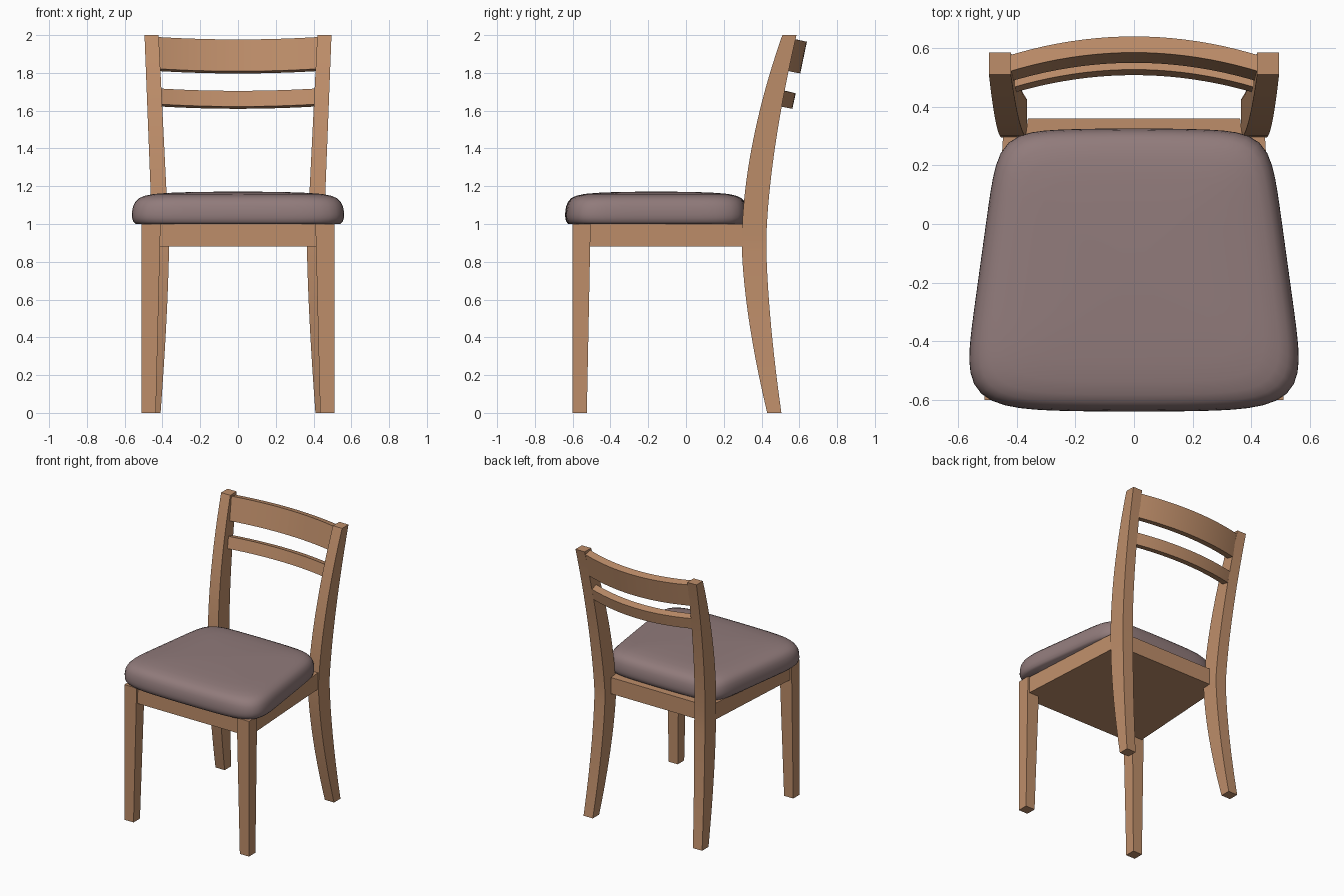
import bpy, bmesh, math

if "Cube" in bpy.data.objects:
    bpy.data.objects.remove(bpy.data.objects["Cube"])


def material(name, rgb):
    m = bpy.data.materials.new(name)
    m.diffuse_color = (*rgb, 1)
    m.use_nodes = True
    m.node_tree.nodes["Principled BSDF"].inputs["Base Color"].default_value = m.diffuse_color
    return m


WOOD = material("warm wood", (0.515, 0.27, 0.144))
FABRIC = material("mauve fabric", (0.283, 0.198, 0.198))


def loft(name, rings, mat, angle=30):
    """Skin a list of equal-sized point rings and cap both ends."""
    bm = bmesh.new()
    loops = [[bm.verts.new(p) for p in ring] for ring in rings]
    n = len(loops[0])
    for a, b in zip(loops, loops[1:]):
        for i in range(n):
            j = (i + 1) % n
            bm.faces.new((a[i], a[j], b[j], b[i]))
    bm.faces.new(loops[0])
    bm.faces.new(loops[-1])
    bmesh.ops.recalc_face_normals(bm, faces=bm.faces)
    me = bpy.data.meshes.new(name)
    bm.to_mesh(me)
    bm.free()
    me.materials.append(mat)
    me.shade_smooth()
    me.set_sharp_from_angle(angle=math.radians(angle))
    ob = bpy.data.objects.new(name, me)
    bpy.context.collection.objects.link(ob)
    return ob


def rect(x0, x1, y0, y1, z, side=1):
    return [(side * x0, y0, z), (side * x1, y0, z), (side * x1, y1, z), (side * x0, y1, z)]


def rear_section(z, side):
    """Leg section: narrowest offset at seat height, sweeping back both ways."""
    if z > 0.9:
        t = (z - 0.9) / 1.1
        return rect(0.365 + 0.055 * t, 0.452 + 0.043 * t,
                    0.295 + 0.215 * t ** 1.8, 0.425 + 0.16 * t ** 1.6, z, side)
    t = (0.9 - z) / 0.9
    return rect(0.365 + 0.045 * t ** 1.5, 0.452 + 0.033 * t ** 1.5,
                0.295 + 0.135 * t ** 1.6, 0.425 + 0.08 * t ** 1.6, z, side)


# Legs, left and right
for side, label in ((-1, "left"), (1, "right")):
    loft("front_leg_" + label,
         [rect(0.435, 0.51, -0.60, -0.525, 0, side),
          rect(0.41, 0.51, -0.60, -0.505, 1.0, side)], WOOD)
    loft("rear_leg_" + label, [rear_section(2 * i / 40, side) for i in range(41)], WOOD)

# Seat frame: tapered body plus the rear rail between the legs
frame = [(-0.5, -0.585), (0.5, -0.585), (0.447, 0.297), (0.362, 0.36), (-0.362, 0.36), (-0.447, 0.297)]
frame = frame[:3] + [(0.37, 0.297)] + frame[3:5] + [(-0.37, 0.297)] + frame[5:]
loft("seat_frame", [[(x, y, z) for x, y in frame] for z in (0.88, 1.0)], WOOD)


def back_slat(name, section, half, sag=0.06, tilt=0.2, n=20):
    """Sweep a tilted (y, z) section across the back along a shallow arc."""
    rings = []
    for i in range(n + 1):
        u = 2 * i / n - 1
        d = sag * (u * half / 0.41) ** 2
        rings.append([(u * half, y - d, z + d * tilt) for y, z in section])
    loft(name, rings, WOOD)


back_slat("top_back_slat", [(0.585, 1.977), (0.64, 1.965), (0.605, 1.797), (0.55, 1.809)], 0.435)
back_slat("lower_back_slat", [(0.527, 1.705), (0.581, 1.692), (0.563, 1.61), (0.508, 1.622)], 0.415)


# Cushion: rounded trapezoid outline, domed by shrinking rings
def outline(scale, z, n=96):
    pts = []
    for i in range(n):
        a = 2 * math.pi * i / n
        c, s = math.cos(a), math.sin(a)
        p = 8 if s > 0 else 6
        r = (abs(c) ** p + abs(s) ** p) ** (-1 / p)
        u, v = r * c, r * s
        pts.append((scale * u * (0.527 - 0.065 * v),
                    -0.157 + scale * (0.483 * v - 0.012 * u * u * v), z))
    return pts


dome = [(0.965, 1.0), (0.988, 1.013), (0.998, 1.032), (1.0, 1.05), (0.997, 1.07), (0.988, 1.095),
        (0.968, 1.118), (0.935, 1.136), (0.88, 1.149), (0.79, 1.159), (0.65, 1.165),
        (0.45, 1.169), (0.2, 1.171), (0.04, 1.172)]
loft("seat_cushion", [outline(s, z) for s, z in dome], FABRIC, 50)
